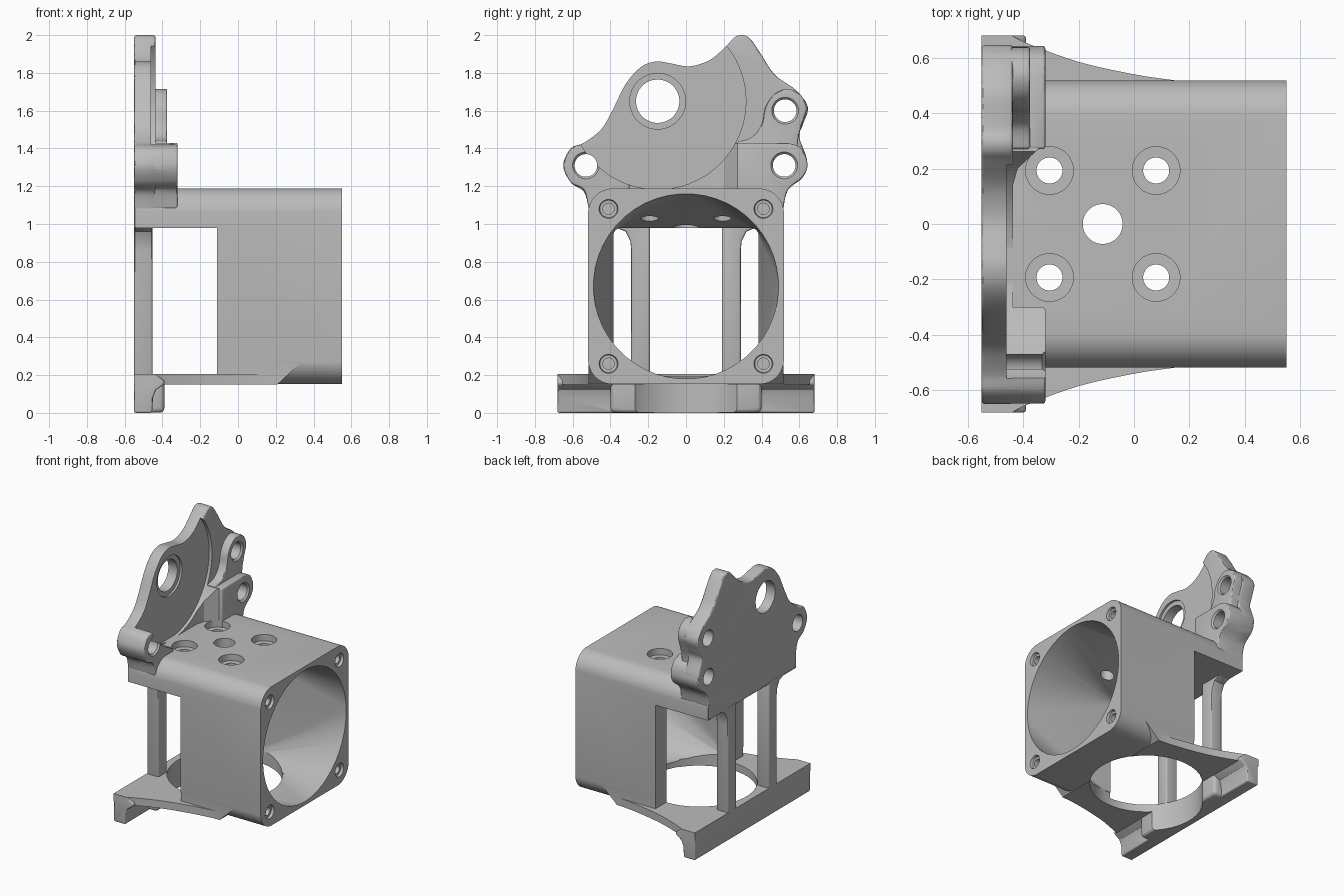
import bpy, bmesh, math
from mathutils import Vector

if "Cube" in bpy.data.objects:
    bpy.data.objects.remove(bpy.data.objects["Cube"])

grey = bpy.data.materials.new("plain grey")
grey.use_nodes = True
grey.diffuse_color = (0.5, 0.5, 0.5, 1)
grey.node_tree.nodes["Principled BSDF"].inputs["Base Color"].default_value = (0.5, 0.5, 0.5, 1)


def place(axis, u, v, w):
    """Put a 2D point (u, v) at depth w along an axis."""
    return {"x": (w, u, v), "y": (u, w, v), "z": (u, v, w)}[axis]


def loft(name, axis, rings, bevel=0):
    """Solid through a list of (depth, points) sections."""
    bm = bmesh.new()
    loops = [[bm.verts.new(place(axis, u, v, w)) for u, v in pts] for w, pts in rings]
    n = len(loops[0])
    for a, b in zip(loops, loops[1:]):
        for i in range(n):
            bm.faces.new((a[i], a[(i + 1) % n], b[(i + 1) % n], b[i]))
    bm.faces.new(loops[0])
    bm.faces.new(loops[-1])
    bmesh.ops.recalc_face_normals(bm, faces=bm.faces)
    mesh = bpy.data.meshes.new(name)
    bm.to_mesh(mesh)
    bm.free()
    ob = bpy.data.objects.new(name, mesh)
    bpy.context.collection.objects.link(ob)
    mesh.materials.append(grey)
    if bevel:
        mod = ob.modifiers.new("Bevel", "BEVEL")
        mod.width, mod.segments = bevel, 3
        mod.limit_method, mod.angle_limit = "ANGLE", math.radians(50)
        apply(ob, mod)
    return ob


def prism(name, axis, pts, a, b, bevel=0):
    return loft(name, axis, [(a, pts), (b, pts)], bevel)


def apply(ob, mod):
    bpy.context.view_layer.objects.active = ob
    bpy.ops.object.modifier_apply(modifier=mod.name)


def combine(ob, other, operation="DIFFERENCE"):
    mod = ob.modifiers.new("Bool", "BOOLEAN")
    mod.object, mod.operation, mod.solver = other, operation, "EXACT"
    apply(ob, mod)
    bpy.data.objects.remove(other)


def rect(u0, u1, v0, v1):
    return [(u0, v0), (u1, v0), (u1, v1), (u0, v1)]


def round_rect(cu, cv, half, r, n=12):
    """Rounded square; a full circle when r equals half."""
    pts = []
    for k, (su, sv) in enumerate([(1, 1), (-1, 1), (-1, -1), (1, -1)]):
        for i in range(n):
            t = math.pi / 2 * (k + (i + 0.5) / n)
            pts.append((cu + su * (half - r) + r * math.cos(t),
                        cv + sv * (half - r) + r * math.sin(t)))
    return pts


def circle(u, v, r, n=10):
    return round_rect(u, v, r, r, n)


def smooth(pts, steps=5):
    """Open Catmull-Rom curve through the points."""
    p = [Vector(q) for q in [pts[0]] + pts + [pts[-1]]]
    out = []
    for a, b, c, d in zip(p, p[1:], p[2:], p[3:]):
        for i in range(steps):
            t = i / steps
            out.append(tuple(0.5 * (2 * b + (c - a) * t + (2 * a - 5 * b + 4 * c - d) * t * t
                                    + (3 * b - a - 3 * c + d) * t ** 3)))
    return out + [tuple(pts[-1])]


def drill(ob, axis, u, v, sections):
    """Stepped hole given as (depth, radius) sections."""
    combine(ob, loft("cutter", axis, [(w, circle(u, v, r)) for w, r in sections]))


# Duct body: rounded block, open at the back below the roof
body = prism("duct_body", "x", round_rect(0, 0.67, 0.518, 0.13), -0.545, 0.55)
for s in (-1, 1):
    corner = [(-0.12, 0.152), (0.21, 0.152), (0.36, 0.29), (-0.12, 0.29)]
    combine(body, prism("corner_fill", "y", corner, s * 0.41, s * 0.516), "UNION")
combine(body, prism("cutter", "x", rect(-0.7, 0.7, 0, 0.98), -0.7, -0.11))
fan, throat = circle(0, 0.67, 0.49, 12), round_rect(0, 0.595, 0.384, 0.04)
combine(body, loft("cutter", "x", [(0.6, fan), (0.55, fan), (-0.1, throat), (-0.13, throat)]))

# Roof holes: four counterbored screws around a plain hole
for x in (-0.305, 0.08):
    for y in (-0.193, 0.193):
        drill(body, "z", x, y, [(1.3, 0.086), (1.14, 0.086), (1.139, 0.047), (0.9, 0.047)])
drill(body, "z", -0.113, 0, [(1.3, 0.072), (0.9, 0.072)])

# Countersunk screw holes in the fan face
for y in (-0.41, 0.41):
    for z in (0.26, 1.08):
        drill(body, "x", y, z, [(0.56, 0.052), (0.53, 0.046), (0.529, 0.03), (0.4, 0.03)])

# Base flange with flared sides and a hooked lip
flare = smooth([(-0.44, 0.68), (-0.38, 0.65), (-0.2, 0.585), (0, 0.54), (0.15, 0.518)])
side = [(-0.55, 0.68)] + flare + [(0.21, 0.516)]
base = prism("base_flange", "z", side + [(x, -y) for x, y in reversed(side)], 0.15, 0.207)
lip = [(-0.55, 0), (-0.455, 0), (-0.45, 0.08), (-0.435, 0.12), (-0.39, 0.151),
       (-0.39, 0.17), (-0.44, 0.206), (-0.55, 0.206)]
combine(base, prism("lip", "y", lip, -0.68, 0.68, 0.015), "UNION")
combine(base, prism("lip_middle", "y", rect(-0.54, -0.39, 0.001, 0.19), -0.4, 0.4, 0.025), "UNION")
for part in (base, body):
    drill(part, "z", -0.11, 0, [(-0.1, 0.39), (0.25, 0.39)])

# Rear pillars flaring into the roof
pillars = []
for s, name in ((-1, "right_pillar"), (1, "left_pillar")):
    post = [(0.19, 0.19), (0.19, 1), (0.38, 1), (0.37, 0.98), (0.32, 0.96),
            (0.295, 0.91), (0.29, 0.86), (0.29, 0.19)]
    pillars.append(prism(name, "x", [(s * y, z) for y, z in post], -0.55, -0.452, 0.02))

# Mounting plate outline
edge = smooth([(-0.515, 1.08), (-0.54, 1.17), (-0.61, 1.22), (-0.65, 1.31), (-0.61, 1.4),
               (-0.54, 1.43), (-0.45, 1.5), (-0.39, 1.6), (-0.32, 1.74), (-0.24, 1.83),
               (-0.16, 1.86), (-0.08, 1.85), (0.02, 1.835), (0.13, 1.87), (0.22, 1.95),
               (0.26, 1.99), (0.3, 2), (0.34, 1.98), (0.39, 1.91), (0.47, 1.79), (0.58, 1.71),
               (0.645, 1.62), (0.62, 1.53), (0.6, 1.46), (0.64, 1.34), (0.62, 1.25),
               (0.54, 1.18), (0.515, 1.08)])
plate = prism("mounting_plate", "x", edge + [(0.515, 0.985), (-0.515, 0.985)], -0.55, -0.437, 0.012)

# Raised bosses on the plate
upper = smooth([(0.27, 1.435), (0.35, 1.46), (0.4, 1.53), (0.42, 1.62), (0.47, 1.69), (0.54, 1.715),
                (0.61, 1.68), (0.638, 1.61), (0.615, 1.53), (0.595, 1.46), (0.59, 1.39)])
lower = smooth([(0.54, 1.43), (0.61, 1.4), (0.643, 1.32), (0.62, 1.25), (0.54, 1.18), (0.515, 1.08)])
ear = smooth([(-0.515, 1.08), (-0.54, 1.18), (-0.61, 1.22), (-0.648, 1.31), (-0.61, 1.4), (-0.53, 1.425)])
bosses = [(upper + [(0.27, 1.39)], -0.375),
          (lower + [(0.27, 1.08), (0.27, 1.43)], -0.32),
          (ear + [(-0.3, 1.35), (-0.3, 1.08)], -0.32)]
for pts, front in bosses:
    combine(plate, prism("boss", "x", pts, -0.54, front, 0.01), "UNION")
ramp = [(-0.5, 0.11), (-0.445, 0.11), (-0.42, 0.2), (-0.335, 0.28), (-0.5, 0.28)]
combine(plate, prism("ramp", "z", ramp, 1.1, 1.428), "UNION")

# Round clearance recess, bearing hole and bolt holes
combine(plate, prism("cutter", "x", circle(-0.15, 1.65, 0.467, 24), -0.46, 0))
drill(plate, "x", -0.15, 1.65, [(0, 0.148), (-0.475, 0.148), (-0.476, 0.115), (-0.7, 0.115)])
for y, z, front in ((0.525, 1.6, -0.375), (0.52, 1.31, -0.32), (-0.53, 1.31, -0.32)):
    drill(plate, "x", y, z, [(front + 0.05, 0.071), (front, 0.071), (front - 0.012, 0.06), (-0.7, 0.06)])

# Smooth curved surfaces, keep edges crisp
bpy.ops.object.select_all(action="DESELECT")
for ob in [body, base, plate] + pillars:
    ob.select_set(True)
bpy.context.view_layer.objects.active = body
bpy.ops.object.shade_smooth_by_angle(angle=math.radians(30))
